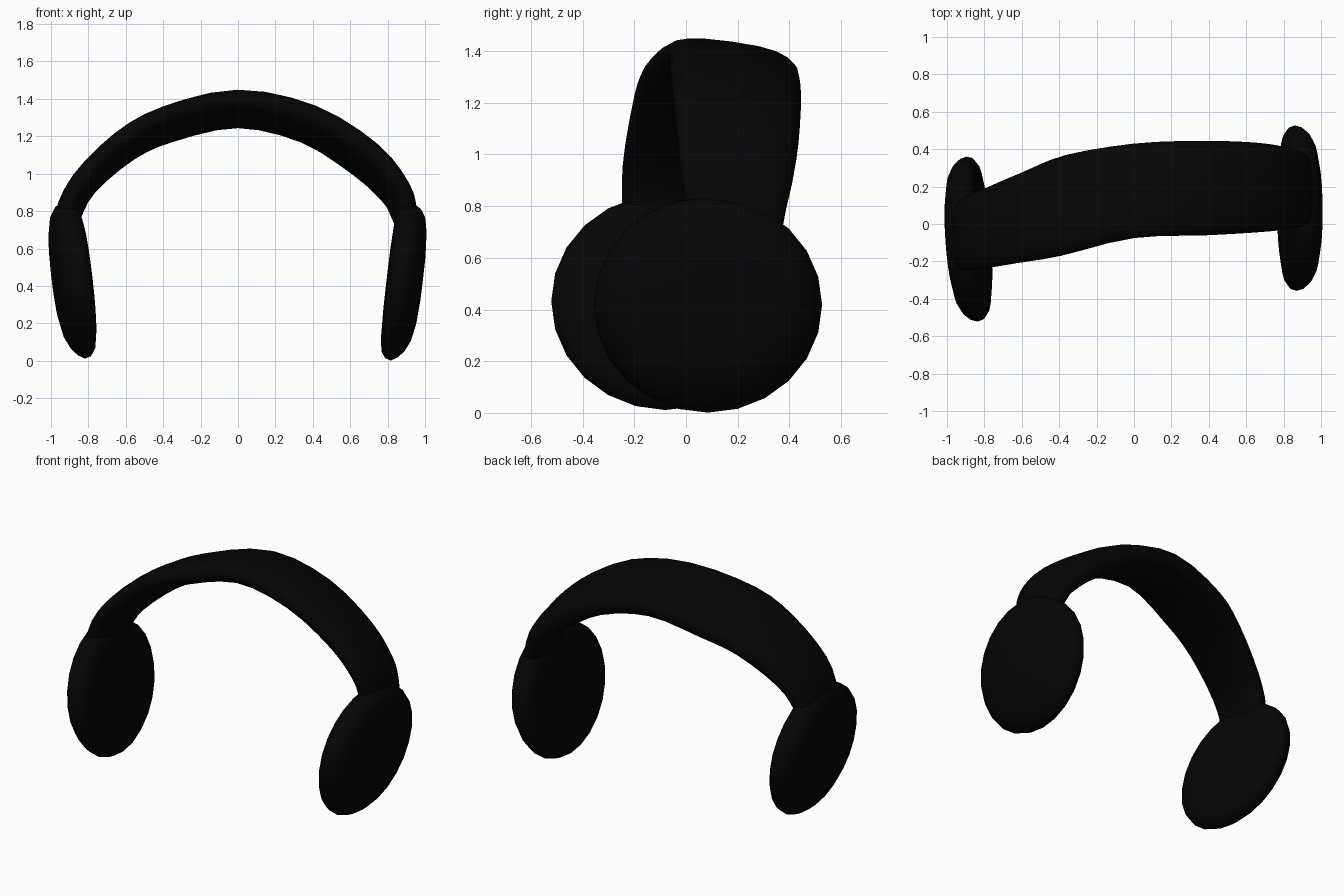
import bpy, bmesh, math
from mathutils import Vector

if "Cube" in bpy.data.objects:
    bpy.data.objects.remove(bpy.data.objects["Cube"])

black = bpy.data.materials.new("matte black")
black.diffuse_color = (0.0014, 0.0014, 0.0014, 1)
black.use_nodes = True
black.node_tree.nodes["Principled BSDF"].inputs["Base Color"].default_value = black.diffuse_color


def loft(name, rings):
    """Skin a list of closed point rings, cap both ends and shade smooth."""
    bm = bmesh.new()
    loops = [[bm.verts.new(p) for p in ring] for ring in rings]
    n = len(loops[0])
    for a, b in zip(loops, loops[1:]):
        for i in range(n):
            j = (i + 1) % n
            bm.faces.new((a[i], a[j], b[j], b[i]))
    bm.faces.new(loops[0])
    bm.faces.new(loops[-1])
    bmesh.ops.recalc_face_normals(bm, faces=bm.faces[:])
    me = bpy.data.meshes.new(name)
    bm.to_mesh(me)
    bm.free()
    me.materials.append(black)
    for p in me.polygons:
        p.use_smooth = True
    ob = bpy.data.objects.new(name, me)
    bpy.context.collection.objects.link(ob)


def spline(keys, steps):
    """Catmull-Rom interpolation through rows of numbers."""
    out = []
    k = [keys[0]] + keys + [keys[-1]]
    for i in range(1, len(k) - 2):
        for s in range(steps):
            t = s / steps
            out.append([0.5 * (2 * b + (c - a) * t + (2 * a - 5 * b + 4 * c - d) * t * t
                               + (3 * b - a - 3 * c + d) * t ** 3)
                        for a, b, c, d in zip(*k[i - 1:i + 3])])
    return out + [list(keys[-1])]


# Headband: x, z, front y, back y, half thickness, inward tilt of the back edge
stations = [
    (-0.925, 0.62, -0.22, 0.10, 0.045, 0.00),
    (-0.912, 0.77, -0.245, 0.13, 0.068, 0.005),
    (-0.828, 0.945, -0.245, 0.18, 0.070, 0.02),
    (-0.61, 1.15, -0.21, 0.28, 0.075, 0.035),
    (-0.375, 1.27, -0.17, 0.37, 0.080, 0.045),
    (0.00, 1.352, -0.075, 0.43, 0.085, 0.045),
    (0.38, 1.27, -0.06, 0.445, 0.085, 0.05),
    (0.685, 1.08, -0.04, 0.435, 0.085, 0.05),
    (0.845, 0.905, -0.02, 0.41, 0.075, 0.035),
    (0.892, 0.78, 0.00, 0.385, 0.066, 0.015),
    (0.92, 0.64, 0.01, 0.36, 0.045, 0.00),
]
rows = spline(stations, 3)
rings = []
SIDES = 20
for i, (x, z, y0, y1, th, tilt) in enumerate(rows):
    a, b = rows[max(i - 1, 0)], rows[min(i + 1, len(rows) - 1)]
    tangent = Vector((b[0] - a[0], 0, b[1] - a[1])).normalized()
    normal = Vector((-tangent.z, 0, tangent.x))
    ring = []
    for s in range(SIDES):
        ang = 2 * math.pi * s / SIDES
        c, d = math.cos(ang), math.sin(ang)
        u = math.copysign(abs(c) ** 0.75, c)
        v = math.copysign(abs(d) ** 0.75, d)
        ring.append(Vector((x, (y0 + y1) / 2 + u * (y1 - y0) / 2, z))
                    + normal * (v * th * (1 + 0.12 * u) - u * tilt))
    rings.append(ring)
loft("headband", rings)


# Ear cups: rounded discs around a tilted outward axis, domed outside, flat inside
profile = [(0.02, -0.089), (0.2, -0.09), (0.34, -0.085), (0.40, -0.074), (0.432, -0.052),
           (0.442, -0.02), (0.432, 0.015), (0.405, 0.048), (0.35, 0.078), (0.26, 0.096),
           (0.13, 0.104), (0.02, 0.105)]


def ear_cup(name, centre, axis):
    a = Vector(axis).normalized()
    u = (Vector((0, 1, 0)) - a * a.y).normalized()
    v = a.cross(u)
    n = 24
    rings = []
    for r, h in profile:
        # the dome sits slightly high on the cup
        c = Vector(centre) + a * h + Vector((0, 0, 0.3 * max(0, h + 0.02)))
        rings.append([c + r * (u * math.cos(2 * math.pi * i / n)
                               + 0.95 * v * math.sin(2 * math.pi * i / n)) for i in range(n)])
    loft(name, rings)


ear_cup("right_ear_cup", (0.885, 0.085, 0.416), (1, 0.01, -0.115))
ear_cup("left_ear_cup", (-0.885, -0.082, 0.426), (-1, -0.07, -0.115))
